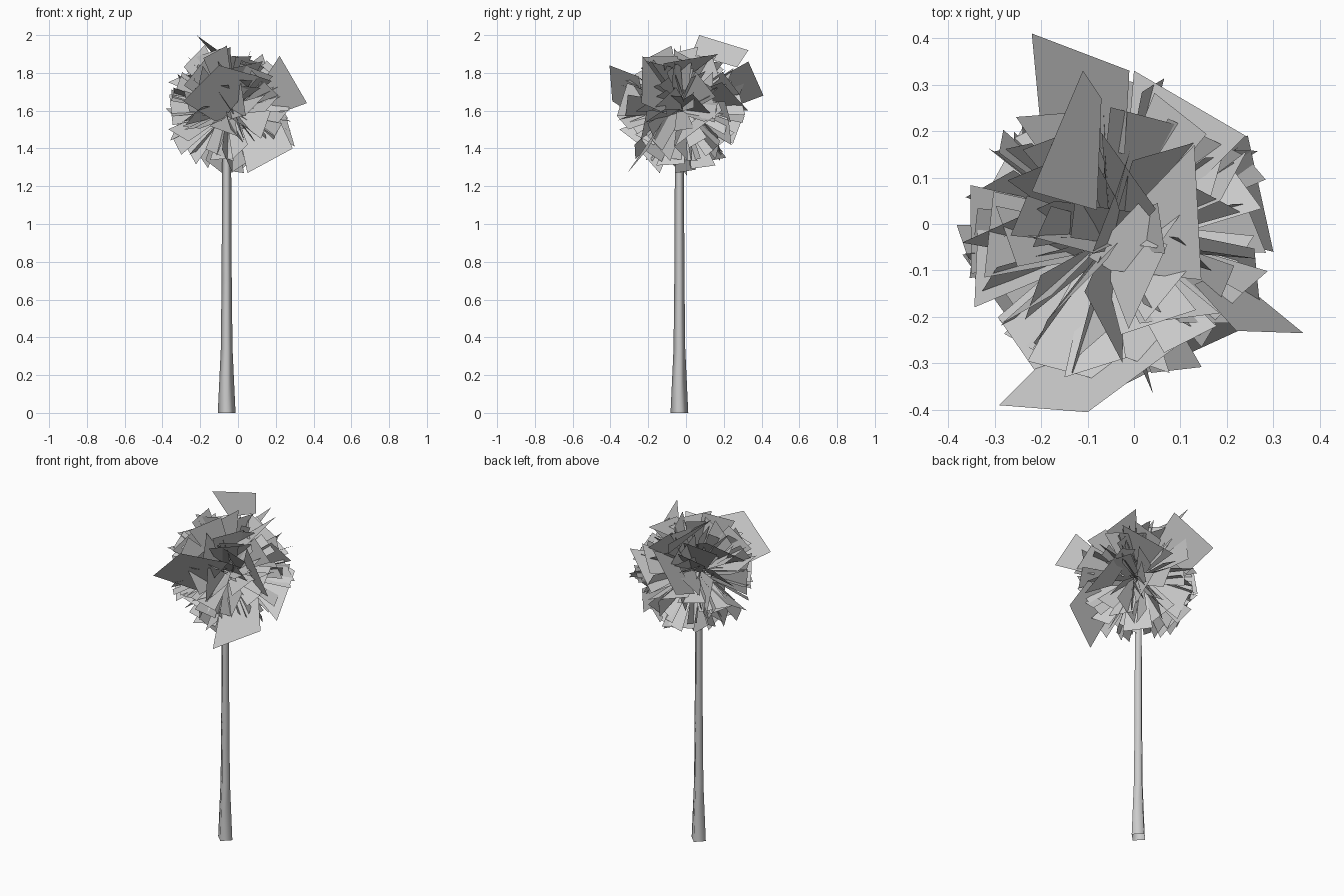
import bpy, math, random
from mathutils import Vector, Matrix

if "Cube" in bpy.data.objects:
    bpy.data.objects.remove(bpy.data.objects["Cube"], do_unlink=True)

random.seed(11)
CENTRE = Vector((-0.045, -0.025, 1.61))
RADIUS = 0.34

grey = bpy.data.materials.new("plain_grey")
grey.use_nodes = True
colour = (0.6, 0.6, 0.6, 1)
grey.diffuse_color = colour
grey.node_tree.nodes["Principled BSDF"].inputs["Base Color"].default_value = colour


def make_object(name, verts, faces):
    mesh = bpy.data.meshes.new(name)
    mesh.from_pydata(verts, [], faces)
    mesh.materials.append(grey)
    obj = bpy.data.objects.new(name, mesh)
    bpy.context.collection.objects.link(obj)
    return obj


def make_cards(name, cards):
    """One mesh of separate flat leaf cards."""
    verts = [corner for card in cards for corner in card]
    faces = [tuple(range(i, i + 4)) for i in range(0, len(verts), 4)]
    return make_object(name, verts, faces)


# Four-sided, open-ended trunk with a flared foot, corners on the axes
SIDES = 4
PROFILE = [(0, 0.047), (0.34, 0.031), (0.7, 0.027), (1.3, 0.024), (1.58, 0.018)]
verts, faces = [], []
for level, (height, radius) in enumerate(PROFILE):
    for i in range(SIDES):
        a = math.tau * i / SIDES
        verts.append((-0.06 + radius * math.cos(a), -0.035 + radius * math.sin(a), height))
        if level:
            low, high = (level - 1) * SIDES, level * SIDES
            j = (i + 1) % SIDES
            faces.append((low + i, low + j, high + j, high + i))
trunk = make_object("trunk", verts, faces)
trunk.data.shade_smooth()

# Leaf cards radiating from the crown centre, each rolled about its own direction
COUNT = 135
cards = []
for i in range(COUNT):
    z = 1 - 2 * (i + 0.5) / COUNT
    a = i * math.pi * (3 - math.sqrt(5)) + random.uniform(-0.3, 0.3)
    flat = math.sqrt(1 - z * z)
    out = Vector((math.cos(a) * flat, math.sin(a) * flat, z))
    side = Matrix.Rotation(random.uniform(0, math.tau), 3, out) @ out.orthogonal().normalized()
    along = Matrix.Rotation(random.uniform(-0.3, 0.3), 3, side) @ out
    width = random.uniform(0.04, 0.1)
    root = CENTRE + out * random.uniform(0.02, 0.1)
    reach = math.sqrt(RADIUS ** 2 - width ** 2) * random.uniform(0.84, 1.02)
    tip = root + along * (reach - (root - CENTRE).length)
    skew = along * random.uniform(-0.03, 0.03)
    cards.append([root - side * width * 0.5, root + side * width * 0.5,
                  tip + side * width + skew, tip - side * width - skew])
make_cards("leaf_cards", cards)

# Large stray leaves that break the round outline
make_cards("stray_leaves", [
    [(-.22, .41, 1.68), (-.01, .33, 1.86), (-.02, .15, 1.76), (-.2, .2, 1.6)],
    [(.365, -.235, 1.64), (.22, -.23, 1.89), (.13, -.13, 1.75), (.2, -.1, 1.58)],
    [(.3, -.06, 1.41), (.245, .19, 1.6), (.13, .17, 1.65), (.14, -.02, 1.5)],
    [(.05, -.31, 1.27), (.29, -.2, 1.4), (.22, -.12, 1.55), (0, -.15, 1.5)],
    [(-.29, -.39, 1.65), (-.1, -.405, 1.84), (.11, -.25, 1.78), (-.1, -.2, 1.53)],
    [(-.22, .07, 2), (-.11, .33, 1.92), (-.07, .27, 1.83), (-.08, .03, 1.9)],
    [(0, .33, 1.6), (.24, .19, 1.75), (.1, .05, 1.7), (-.02, .1, 1.6)],
    [(-.37, -.04, 1.75), (-.17, .05, 1.84), (.04, .02, 1.75), (-.15, -.08, 1.66)],
    [(-.15, -.33, 1.75), (.12, -.245, 1.72), (.02, -.12, 1.65), (-.1, -.1, 1.62)],
    [(.13, .17, 1.9), (.145, -.12, 1.85), (-.05, -.1, 1.75), (-.1, -.07, 1.72)],
])
